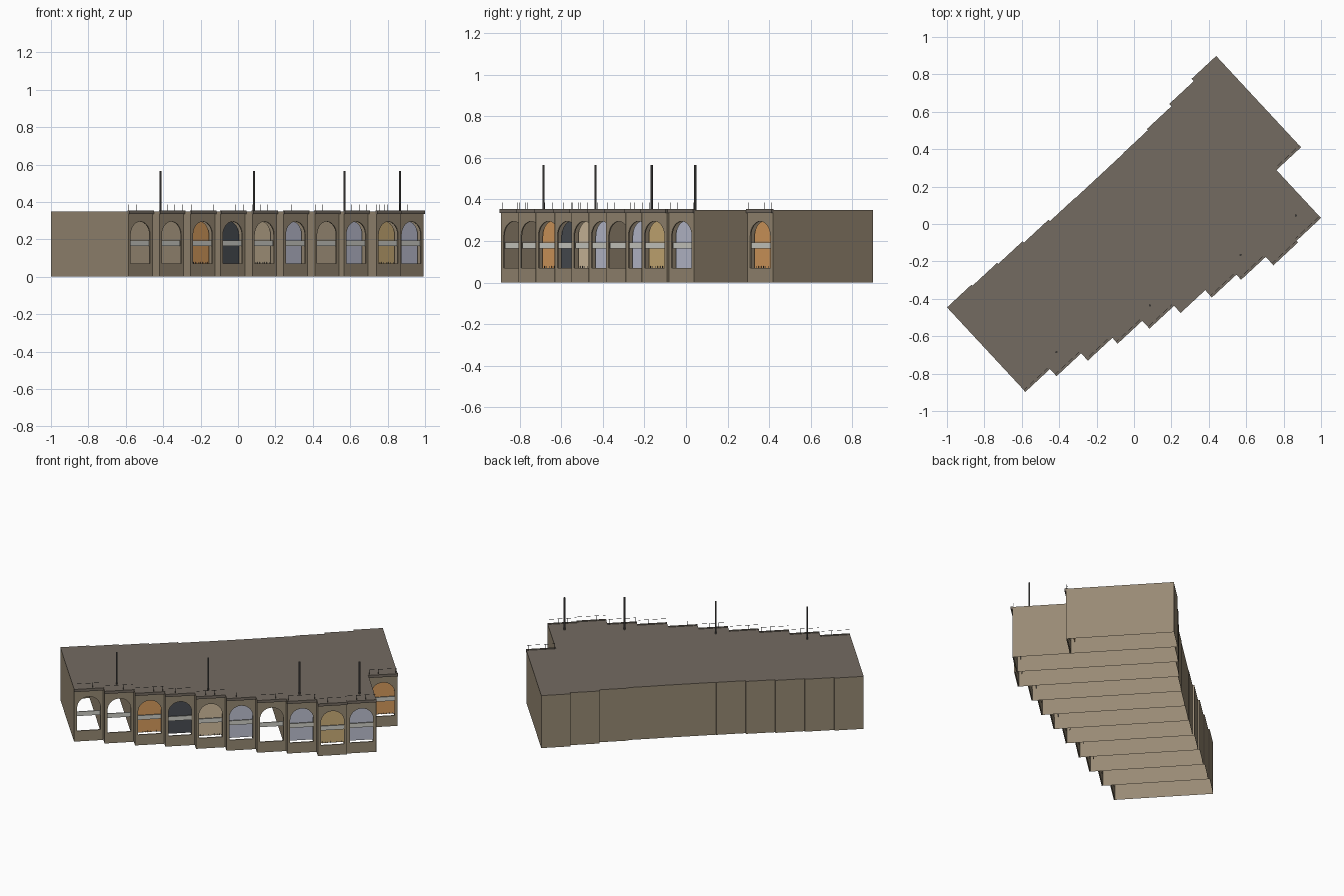
import bpy, math

if "Cube" in bpy.data.objects:
    bpy.data.objects.remove(bpy.data.objects["Cube"])

ANGLE = math.radians(42.9)      # the terrace runs diagonally across the site
W, H = 0.179, 0.35              # bay width and wall height
S0 = -1.031                     # start of the first bay along the row
SHIFT_Y = -0.007                # centres the row on y = 0


def srgb(r, g, b):
    f = lambda c: c / 12.92 if c <= 0.04045 else ((c + 0.055) / 1.055) ** 2.4
    return (f(r / 255), f(g / 255), f(b / 255), 1)


def material(name, rgb):
    m = bpy.data.materials.new(name)
    m.diffuse_color = srgb(*rgb)
    m.use_nodes = True
    m.node_tree.nodes["Principled BSDF"].inputs["Base Color"].default_value = m.diffuse_color
    return m


WALL = material("brown stone", (152, 138, 116))
ROOF = material("dark roof", (116, 107, 97))
BAND = material("pale grey", (208, 208, 200))
IRON = material("black iron", (48, 48, 50))
METAL = material("grey metal", (92, 90, 88))
GLASS = {
    "orange": material("orange glass", (216, 157, 94)),
    "dark": material("dark glass", (74, 78, 84)),
    "beige": material("beige glass", (212, 192, 160)),
    "blue": material("blue grey glass", (190, 193, 210)),
    "gold": material("gold glass", (205, 175, 120)),
}


def add(name, verts, faces, mats, loc=(0, 0, 0)):
    me = bpy.data.meshes.new(name)
    me.from_pydata(verts, [], faces)
    for m in mats:
        me.materials.append(m)
    ob = bpy.data.objects.new(name, me)
    # local x runs along the row, local y runs into the building
    ob.rotation_euler.z = ANGLE
    c, s = math.cos(ANGLE), math.sin(ANGLE)
    ob.location = (loc[0] * c - loc[1] * s, loc[0] * s + loc[1] * c + SHIFT_Y, loc[2])
    bpy.context.collection.objects.link(ob)
    return ob


def box_data(x0, x1, y0, y1, z0, z1):
    v = [(x0, y0, z0), (x1, y0, z0), (x1, y1, z0), (x0, y1, z0),
         (x0, y0, z1), (x1, y0, z1), (x1, y1, z1), (x0, y1, z1)]
    # floor, top, right, back, left, front
    f = [(3, 2, 1, 0), (4, 5, 6, 7), (1, 2, 6, 5), (2, 3, 7, 6), (3, 0, 4, 7), (0, 1, 5, 4)]
    return v, f


def boxes(name, specs, mat, loc):
    verts, faces = [], []
    for s in specs:
        v, f = box_data(*s)
        n = len(verts)
        verts += v
        faces += [tuple(i + n for i in q) for q in f]
    return add(name, verts, faces, [mat], loc)


def arch(r, spring, n=14):
    return [(W / 2 - r * math.cos(math.pi * k / n), spring + r * math.sin(math.pi * k / n))
            for k in range(n + 1)]


R, SPRING, SILL, TOP = 0.071, 0.224, 0.07, 0.349


def shell(loc, depth):
    # hollow bay without floor, open at the front
    v, f = box_data(0, W, 0, depth, 0, H)
    ob = add("bay_shell", v, f[1:5], [WALL, ROOF], loc)
    ob.data.polygons[0].material_index = 1


def facade(loc):
    # front wall plate with an arched opening
    y, a, b = 0.004, 0.001, W - 0.001
    pts = arch(R, SPRING)
    verts, faces = [], []

    def vert(x, z):
        p = (x, y, z)
        if p not in verts:
            verts.append(p)
        return verts.index(p)

    def quad(*c):
        faces.append([vert(*p) for p in c])

    l, r = pts[0][0], pts[-1][0]
    zs = [0, SILL, pts[0][1], TOP]
    for z0, z1 in zip(zs, zs[1:]):
        quad((a, z0), (l, z0), (l, z1), (a, z1))
    zs[2] = pts[-1][1]
    for z0, z1 in zip(zs, zs[1:]):
        quad((r, z0), (b, z0), (b, z1), (r, z1))
    quad((l, 0), (r, 0), (r, SILL), (l, SILL))
    for p, q in zip(pts, pts[1:]):
        quad(p, q, (q[0], TOP), (p[0], TOP))
    ob = add("arched_facade", verts, faces, [WALL], loc)
    m = ob.modifiers.new("thickness", "SOLIDIFY")
    m.thickness, m.offset = 0.007, 0


def glass(loc, mat):
    r = R + 0.003
    pts = [(W / 2 - r, SILL), (W / 2 + r, SILL)] + arch(r, SPRING)[::-1]
    add("window_glass", [(x, 0.032, z) for x, z in pts], [list(range(len(pts)))], [mat], loc)


# front and back line of every bay, and its glazing (None = open arch)
fronts = [-.257, -.309, -.362, -.404, -.461, -.513, -.566, -.603, -.664, -.652, -.302]
backs = [.359, .351, .343, .333, .322, .320, .320, .322, .330, .347, .364]
glazing = [None, None, "orange", "dark", "beige", "blue", None, "blue", "gold", "blue", "orange"]

for i, (d0, d1, col) in enumerate(zip(fronts, backs, glazing)):
    d0 += 0.010
    loc = (S0 + W * i, d0, 0)
    shell(loc, d1 - d0)
    facade(loc)
    boxes("cornice", [(-0.001, W + 0.001, -0.010, 0.003, 0.335, 0.353)], ROOF, loc)
    boxes("cross_band", [(W / 2 - R, W / 2 + R, 0.009, 0.015, 0.165, 0.194)], BAND, loc)
    if col:
        glass(loc, GLASS[col])
    # small balusters behind some sills
    if col in ("orange", "beige", "gold"):
        boxes("sill_balusters", [(0.03 + k * 0.017, 0.032 + k * 0.017, 0.028, 0.030, SILL, 0.08)
                                 for k in range(8)], IRON, loc)
    # thin roof railing
    posts = [(0.006 + k * 0.054, 0.0072 + k * 0.054, 0.002, 0.0032, 0.35, 0.385) for k in range(4)]
    rail = [(0.004, W - 0.005, 0.002, 0.0032, 0.3825, 0.3838)]
    boxes("roof_railing", posts[1:2] if i == 5 else posts + rail, IRON, loc)

# tall flue poles on the roof
for x, y in [(-0.415, -0.685), (0.085, -0.435), (0.57, -0.165), (0.865, 0.045)]:
    bpy.ops.mesh.primitive_cylinder_add(vertices=10, radius=0.0055, depth=0.216, location=(x, y, 0.457))
    ob = bpy.context.object
    ob.name = "flue_pole"
    ob.data.materials.append(METAL)
